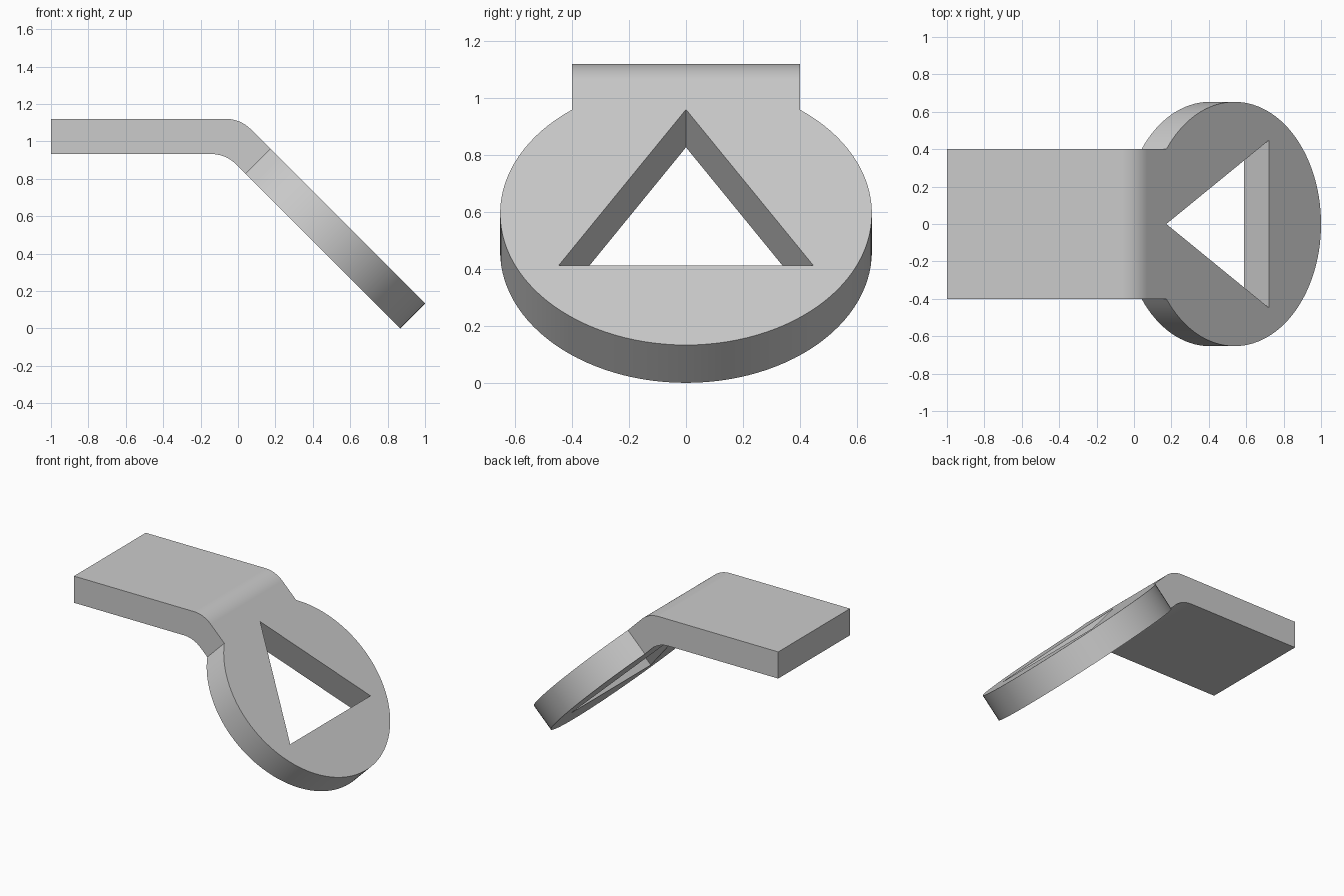
import bpy, bmesh, math
from mathutils import Vector

if "Cube" in bpy.data.objects:
    bpy.data.objects.remove(bpy.data.objects["Cube"], do_unlink=True)

THICK = 0.188      # plate thickness
RADIUS = 0.653     # round end
HOLE = 0.517       # centre to corner of the triangular hole
HALF = 0.4         # half width of the strap
TOP = 1.12
FILLET = 0.187
D = math.sqrt(0.5)
DOWN = Vector((D, 0, -D))      # along the sloping part
NORMAL = Vector((D, 0, D))     # out of the sloping part
CENTRE = Vector((1 - RADIUS * D, 0, (THICK + RADIUS) * D))


def on_slope(s, y, depth=0.0):
    return CENTRE + DOWN * s + Vector((0, y, 0)) - NORMAL * depth


def ring(bm, points):
    verts = [bm.verts.new(p) for p in points]
    return [bm.edges.new((v, verts[i - 1])) for i, v in enumerate(verts)]


def solidify(bm, faces, offset):
    out = bmesh.ops.extrude_face_region(bm, geom=faces)["geom"]
    moved = [g for g in out if isinstance(g, bmesh.types.BMVert)]
    bmesh.ops.translate(bm, vec=offset, verts=moved)


def fillet(corner, steps=10):
    """Rounded bend from the level part into the 45 degree slope."""
    x, z = corner
    start = x - FILLET * math.tan(math.pi / 8)
    return [Vector((start + FILLET * math.sin(a), -HALF, z - FILLET * (1 - math.cos(a))))
            for a in (math.pi / 4 * i / steps for i in range(steps + 1))]


bm = bmesh.new()

# Round end with a triangular hole, flat where the strap joins
join = math.asin(HALF / RADIUS)
sweep = math.pi - join
arc = [-sweep + 2 * sweep * i / 88 for i in range(89)]
edges = ring(bm, [on_slope(RADIUS * math.cos(a), RADIUS * math.sin(a)) for a in arc])
corners = [math.pi + math.tau * i / 3 for i in range(3)]
edges += ring(bm, [on_slope(HOLE * math.cos(a), HOLE * math.sin(a)) for a in corners])
filled = bmesh.ops.triangle_fill(bm, edges=edges, use_beauty=True)["geom"]
solidify(bm, [g for g in filled if isinstance(g, bmesh.types.BMFace)], NORMAL * -THICK)

# Strap: side profile with a bend, pulled across the width
s_join = -RADIUS * math.cos(join)
slope_sum = CENTRE.x + CENTRE.z
low = TOP - THICK
outer = fillet((slope_sum - TOP, TOP))
inner = fillet((slope_sum - THICK / D - low, low))
profile = ([Vector((-1, -HALF, TOP))] + outer
           + [on_slope(s_join, -HALF), on_slope(s_join, -HALF, THICK)]
           + inner[::-1] + [Vector((-1, -HALF, low))])
side = bm.faces.new([bm.verts.new(p) for p in profile])
solidify(bm, [side], Vector((0, 2 * HALF, 0)))

# Weld the two parts and drop the hidden faces between them
bmesh.ops.remove_doubles(bm, verts=bm.verts, dist=0.0005)
seam = on_slope(s_join, 0, THICK / 2)
hidden = [f for f in bm.faces if (f.calc_center_median() - seam).length < 0.005]
bmesh.ops.delete(bm, geom=hidden, context='FACES')
bmesh.ops.recalc_face_normals(bm, faces=bm.faces)

mesh = bpy.data.meshes.new("bent_plate")
bm.to_mesh(mesh)
bm.free()
plate = bpy.data.objects.new("bent_plate", mesh)
bpy.context.collection.objects.link(plate)

# Single grey material
grey = bpy.data.materials.new("light_grey")
grey.use_nodes = True
colour = (0.6, 0.6, 0.6, 1)
grey.diffuse_color = colour
grey.node_tree.nodes["Principled BSDF"].inputs["Base Color"].default_value = colour
mesh.materials.append(grey)

# Smooth bend and rim, crisp edges
bpy.ops.object.select_all(action='DESELECT')
plate.select_set(True)
bpy.context.view_layer.objects.active = plate
bpy.ops.object.shade_smooth_by_angle(angle=math.radians(30))
weighted = plate.modifiers.new("flat_faces", 'WEIGHTED_NORMAL')
weighted.keep_sharp = True
